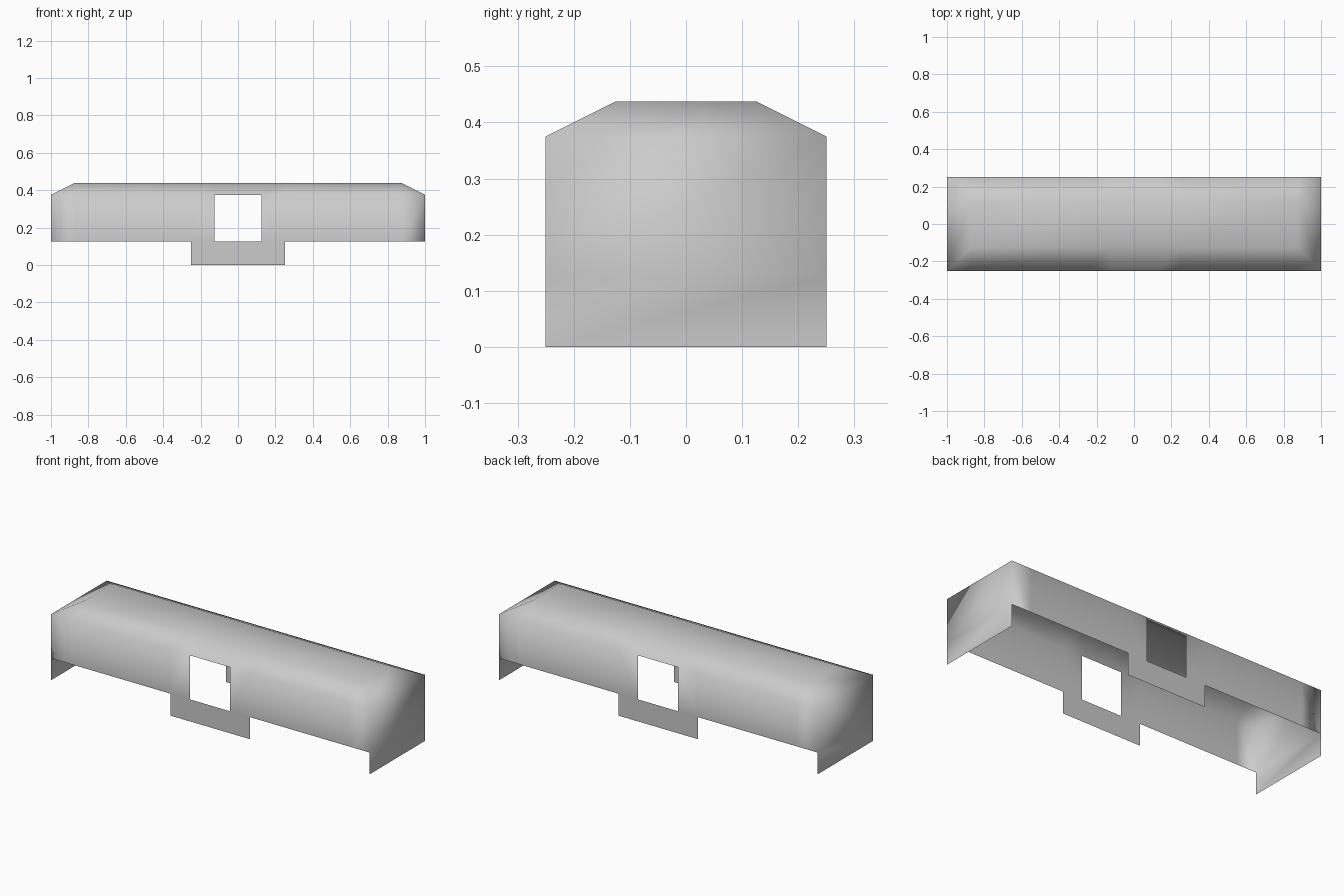
import bpy, bmesh

if "Cube" in bpy.data.objects:
    bpy.data.objects.remove(bpy.data.objects["Cube"])

XS = [-1, -.875, -.25, -.125, .125, .25, .875, 1]
EAVE, RIDGE, SKIRT = .375, .4375, .125


def build(name, faces, smooth):
    bm = bmesh.new()
    for f in faces:
        bm.faces.new([bm.verts.new(p) for p in f])
    bmesh.ops.remove_doubles(bm, verts=bm.verts, dist=1e-5)
    bmesh.ops.recalc_face_normals(bm, faces=bm.faces)
    # make sure the open shell faces outward
    for f in bm.faces:
        c = f.calc_center_median()
        if c.x * f.normal.x + c.y * f.normal.y + (f.normal.z if c.z > EAVE else 0) < 0:
            f.normal_flip()
        f.smooth = smooth
    me = bpy.data.meshes.new(name)
    bm.to_mesh(me)
    bm.free()
    ob = bpy.data.objects.new(name, me)
    bpy.context.collection.objects.link(ob)


shell = []
cols = list(zip(XS, XS[1:]))
for s in (-1, 1):
    y, yi = s * .25, s * .125
    for a, b in cols:
        # long walls, open at the central window
        if abs(a + b) > .01:
            shell.append([(a, y, SKIRT), (b, y, SKIRT), (b, y, EAVE), (a, y, EAVE)])
        # long roof slopes, mitred into the hips
        if max(abs(a), abs(b)) < 1:
            shell.append([(a, y, EAVE), (b, y, EAVE), (b, yi, RIDGE), (a, yi, RIDGE)])
    # corner pieces of the long slopes
    for e in (-1, 1):
        shell.append([(e, y, EAVE), (e * .875, y, EAVE), (e * .875, yi, RIDGE)])
    # end panel down to the ground, and end hip
    shell.append([(s, -.25, 0), (s, .25, 0), (s, .25, SKIRT), (s, -.25, SKIRT)])
    shell.append([(s, -.25, SKIRT), (s, .25, SKIRT), (s, .25, EAVE), (s, -.25, EAVE)])
    shell.append([(s, -.25, EAVE), (s, .25, EAVE),
                  (s * .875, .125, RIDGE), (s * .875, -.125, RIDGE)])
# flat roof top
for a, b in cols[1:-1]:
    shell.append([(a, -.125, RIDGE), (b, -.125, RIDGE), (b, .125, RIDGE), (a, .125, RIDGE)])
build("shell", shell, True)

# tabs hanging below the windows
for name, y in (("front_tab", -.25), ("back_tab", .25)):
    build(name, [[(-.25, y, 0), (.25, y, 0), (.25, y, SKIRT), (-.25, y, SKIRT)]], False)
